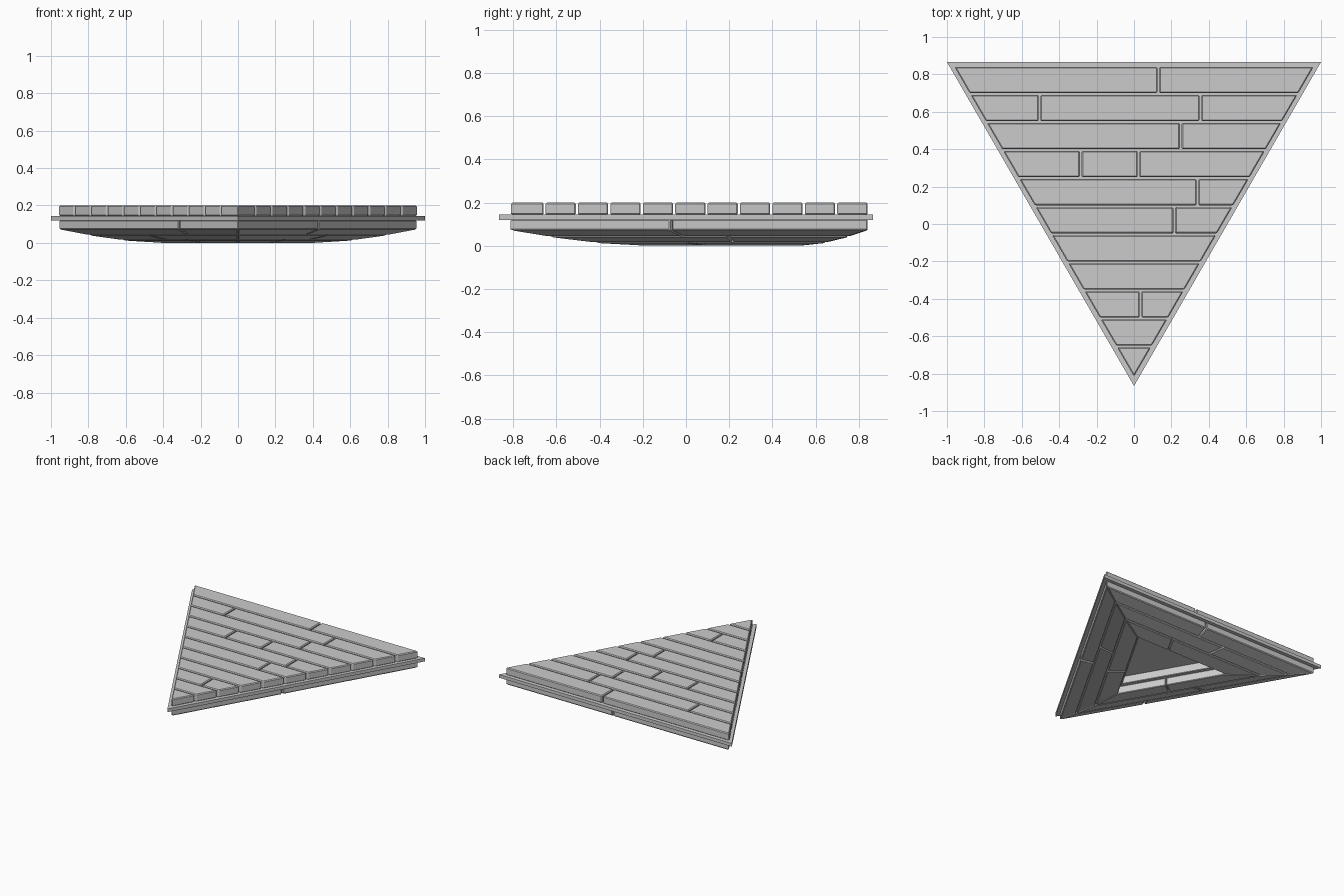
import bpy, bmesh
from mathutils import Vector

if "Cube" in bpy.data.objects:
    bpy.data.objects.remove(bpy.data.objects["Cube"])

H = 3 ** 0.5 / 2
CORNERS = [Vector((1, H)), Vector((-1, H)), Vector((0, -H))]
CENTRE = Vector((0, H / 3))


def side_point(side, s, t):
    # point on a triangle side scaled by s about the centroid
    p = CORNERS[side].lerp(CORNERS[(side + 1) % 3], t)
    return CENTRE + (p - CENTRE) * s


def add_prism(bm, outline, bottoms, top):
    n = len(outline)
    lo = [bm.verts.new((p[0], p[1], z)) for p, z in zip(outline, bottoms)]
    hi = [bm.verts.new((p[0], p[1], top)) for p in outline]
    bm.faces.new(lo[::-1])
    bm.faces.new(hi)
    for i in range(n):
        j = (i + 1) % n
        bm.faces.new((lo[i], lo[j], hi[j], hi[i]))


def finish(bm, name, bevel=0.0):
    bmesh.ops.recalc_face_normals(bm, faces=bm.faces[:])
    mesh = bpy.data.meshes.new(name)
    bm.to_mesh(mesh)
    bm.free()
    ob = bpy.data.objects.new(name, mesh)
    bpy.context.collection.objects.link(ob)
    if bevel:
        m = ob.modifiers.new("worn_edges", 'BEVEL')
        m.width = bevel
        m.segments = 1
    return ob


# thin triangular flange in the middle
bm = bmesh.new()
add_prism(bm, [CORNERS[i] for i in range(3)], [0.12] * 3, 0.145)
finish(bm, "flange")

# floor planks: rows along x, trimmed by the slanted sides
JOINTS = [[.13], [-.505, .355], [.25], [-.285, .025], [.34], [.215],
          [], [], [.035], [], []]
GAP = 0.005


def half_width(y):
    return (y + 0.815) * 0.58


bm = bmesh.new()
for row, joints in enumerate(JOINTS):
    y1 = 0.84 if row == 0 else 0.845 - 0.15 * row - GAP
    y0 = 0.695 - 0.15 * row + GAP
    ends = [None] + joints + [None]
    for a, b in zip(ends, ends[1:]):
        if row == len(JOINTS) - 1:
            outline = [(0, -0.815), (half_width(y1), y1), (-half_width(y1), y1)]
        else:
            left = [-half_width(y) if a is None else a + GAP for y in (y0, y1)]
            right = [half_width(y) if b is None else b - GAP for y in (y0, y1)]
            outline = [(left[0], y0), (right[0], y0), (right[1], y1), (left[1], y1)]
        add_prism(bm, outline, [0.143] * len(outline), 0.2)
finish(bm, "floor_planks", 0.006)


# underside frames: concentric triangular rings of mitred boards
def ring(name, s_out, s_in, z_out, z_in, top, joints, bevel=0.005):
    bm = bmesh.new()
    for side in range(3):
        cuts = [0] + joints[side] + [1]
        for k, (a, b) in enumerate(zip(cuts, cuts[1:])):
            a2 = a + (0.003 if k else 0)
            b2 = b - (0.003 if b < 1 else 0)
            outline = [side_point(side, s_out, a2), side_point(side, s_out, b2),
                       side_point(side, s_in, b2), side_point(side, s_in, a2)]
            add_prism(bm, outline, [z_out, z_out, z_in, z_in], top)
    finish(bm, name, bevel)


ring("outer_frame", .957, .803, .072, .043, .122, [[.48], [.67], [.45]])
ring("middle_frame", .797, .624, .040, .016, .122, [[.62], [.4], [.6]])
ring("inner_frame", .616, .405, .013, .0, .062, [[.35], [.55], [.4]])
ring("hollow_ledge", .63, .36, .061, .061, .122, [[], [], []], 0.003)
